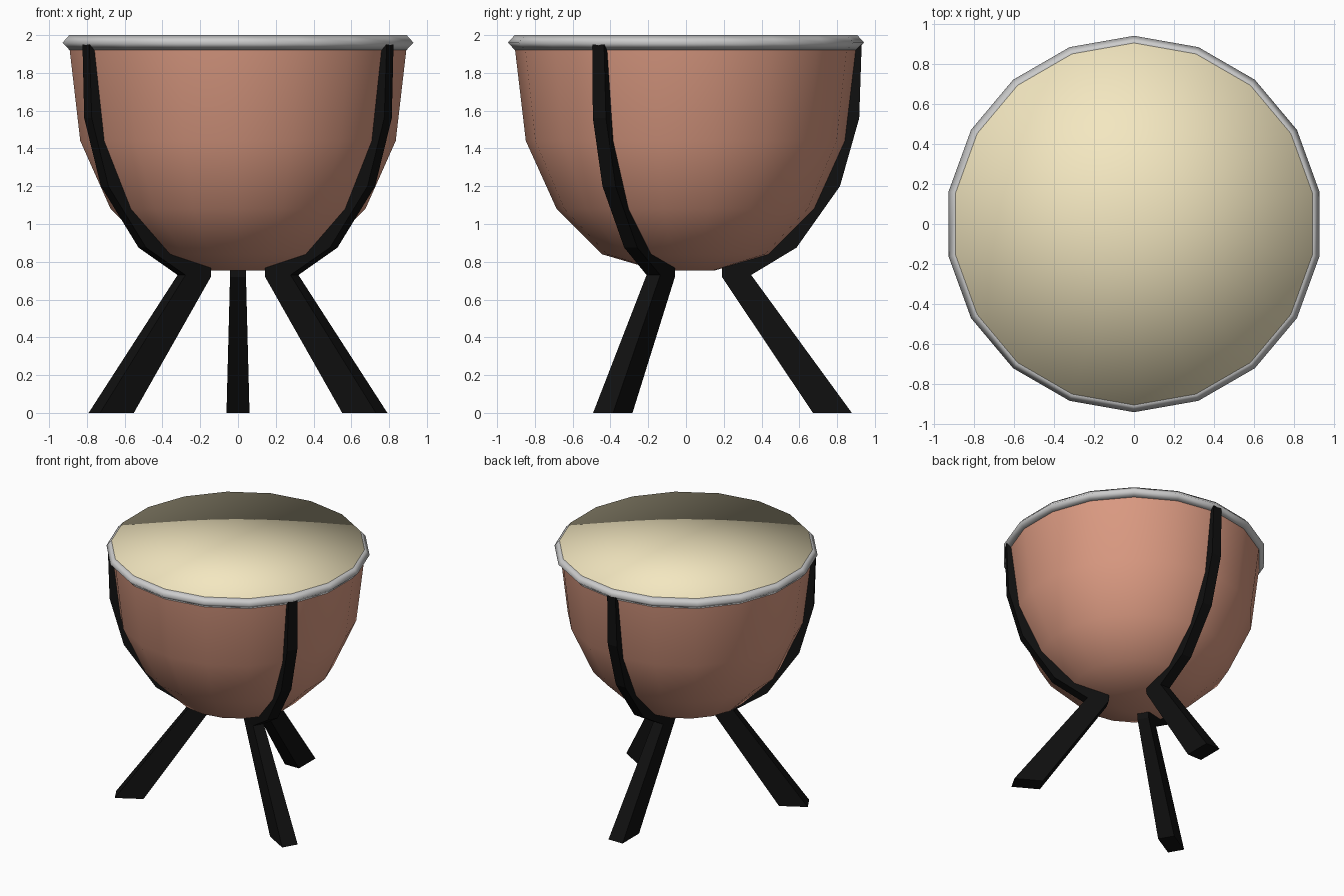
import bpy, bmesh, math

if "Cube" in bpy.data.objects:
    bpy.data.objects.remove(bpy.data.objects["Cube"])

SIDES = 18


def material(name, rgb):
    m = bpy.data.materials.new(name)
    m.diffuse_color = (*rgb, 1)
    m.use_nodes = True
    m.node_tree.nodes["Principled BSDF"].inputs["Base Color"].default_value = m.diffuse_color
    return m


def finish(name, bm, mat=None, smooth=False):
    bmesh.ops.remove_doubles(bm, verts=bm.verts, dist=1e-5)
    bmesh.ops.recalc_face_normals(bm, faces=bm.faces)
    for f in bm.faces:
        f.smooth = smooth
    me = bpy.data.meshes.new(name)
    bm.to_mesh(me)
    bm.free()
    if mat:
        me.materials.append(mat)
    ob = bpy.data.objects.new(name, me)
    bpy.context.collection.objects.link(ob)
    return ob


def lathe(name, profile, mat=None, closed=False):
    """Revolve (radius, z) points; a corner points straight back (+y)."""
    bm = bmesh.new()
    rings = []
    for r, z in profile:
        if r == 0:
            rings.append([bm.verts.new((0, 0, z))] * SIDES)
        else:
            rings.append([bm.verts.new((r * math.cos(a), r * math.sin(a), z))
                          for a in (math.pi / 2 + math.tau * k / SIDES for k in range(SIDES))])
    pairs = list(zip(rings, rings[1:]))
    if closed:
        pairs.append((rings[-1], rings[0]))
    for lo, hi in pairs:
        for k in range(SIDES):
            n = (k + 1) % SIDES
            loop = list(dict.fromkeys((lo[k], lo[n], hi[n], hi[k])))
            bm.faces.new(loop)
    return finish(name, bm, mat, smooth=True)


def strut(name, stations, angle, mat):
    """Tapered bar through (outer r, z, inner r, z, half width) stations."""
    bm = bmesh.new()
    c, s = math.cos(angle), math.sin(angle)
    rings = []
    for ro, zo, ri, zi, w in stations:
        corners = ((ro, zo, -w), (ro, zo, w), (ri, zi, w), (ri, zi, -w))
        rings.append([bm.verts.new((r * c - t * s, r * s + t * c, z)) for r, z, t in corners])
    for a, b in zip(rings, rings[1:]):
        for k in range(4):
            n = (k + 1) % 4
            # skip the zero-area outer face at the elbow
            if (a[k].co - b[k].co).length < 1e-5 and (a[n].co - b[n].co).length < 1e-5:
                continue
            loop = [a[k], a[n], b[n], b[k]]
            if (a[k].co - b[k].co).length < 1e-5:
                loop = [a[k], a[n], b[n]]
            elif (a[n].co - b[n].co).length < 1e-5:
                loop = [a[k], a[n], b[k]]
            bm.faces.new(loop)
    bm.faces.new(rings[0])
    bm.faces.new(rings[-1])
    return finish(name, bm, mat)


copper = material("copper", (0.70, 0.32, 0.22))
skin = material("drum_skin", (0.90, 0.80, 0.53))
black = material("black_metal", (0.005, 0.005, 0.005))

# Copper kettle
lathe("kettle_bowl", [(0, 0.755), (0.155, 0.755), (0.445, 0.84), (0.685, 1.08),
                      (0.848, 1.44), (0.907, 1.94)], copper)

# Playing head, its short skirt tucked inside the hoop
lathe("drum_head", [(0, 2.0), (0.907, 2.0), (0.9, 1.95)], skin)

# Grey hoop
lathe("rim_hoop", [(0.907, 2.0), (0.943, 1.96), (0.905, 1.92), (0.87, 1.96)], closed=True)

# Three struts that hug the bowl, then kick out as legs
stations = [
    (0.930, 1.95, 0.895, 1.95, 0.036),
    (0.917, 1.56, 0.833, 1.44, 0.040),
    (0.815, 1.20, 0.670, 1.08, 0.040),
    (0.585, 0.875, 0.430, 0.84, 0.040),
    (0.345, 0.73, 0.190, 0.775, 0.042),
    (0.345, 0.73, 0.190, 0.72, 0.042),
    (0.878, 0.0, 0.672, 0.0, 0.061),
]
for part, deg in (("back_leg", 90), ("left_leg", 210), ("right_leg", 330)):
    strut(part, stations, math.radians(deg), black)
